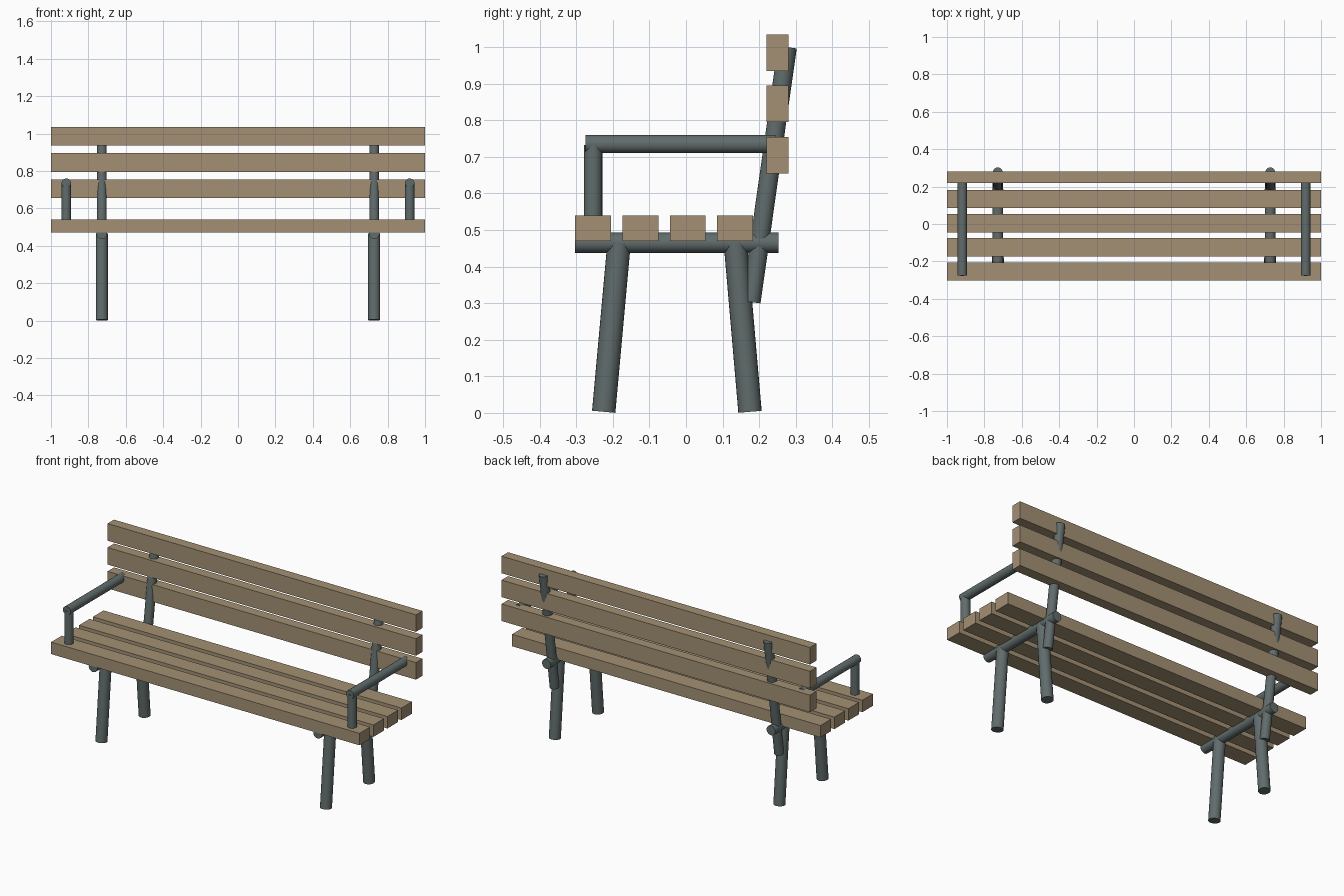
import bpy
from math import radians
from mathutils import Vector

if "Cube" in bpy.data.objects:
    bpy.data.objects.remove(bpy.data.objects["Cube"])


def material(name, color):
    m = bpy.data.materials.new(name)
    m.diffuse_color = (*color, 1)
    m.use_nodes = True
    m.node_tree.nodes["Principled BSDF"].inputs["Base Color"].default_value = m.diffuse_color
    return m


WOOD = material("wood", (0.37, 0.28, 0.175))
STEEL = material("steel", (0.12, 0.15, 0.15))


def slat(name, y, z, depth, height):
    bpy.ops.mesh.primitive_cube_add(size=1, location=(0, y, z))
    ob = bpy.context.object
    ob.name = name
    ob.scale = (2, depth, height)
    bpy.ops.object.transform_apply(location=False, rotation=False, scale=True)
    ob.data.materials.append(WOOD)


def tube(name, x, start, end, radius):
    a, b = Vector((x, *start)), Vector((x, *end))
    d = b - a
    bpy.ops.mesh.primitive_cylinder_add(vertices=24, radius=radius, depth=d.length,
                                        location=(a + b) / 2)
    ob = bpy.context.object
    ob.name = name
    ob.rotation_euler = d.to_track_quat('Z', 'Y').to_euler()
    ob.data.materials.append(STEEL)
    bpy.ops.object.shade_smooth_by_angle(angle=radians(40))


# Seat and backrest slats
for i in range(4):
    slat(f"seat_slat_{i + 1}", -0.254 + i * 0.1293, 0.505, 0.098, 0.07)
for i in range(3):
    slat(f"back_slat_{i + 1}", 0.25, 0.705 + i * 0.14, 0.06, 0.1)

# Tubular frame, one set per side: (y, z) start and end points
for side, s in (("left", -1), ("right", 1)):
    x = 0.728 * s
    tube(f"seat_rail_{side}", x, (-0.303, 0.465), (0.253, 0.465), 0.028)
    tube(f"front_leg_{side}", x, (-0.225, 0.003), (-0.183, 0.465), 0.032)
    tube(f"rear_leg_{side}", x, (0.175, 0.003), (0.135, 0.465), 0.032)
    tube(f"back_post_{side}", x, (0.178, 0.303), (0.277, 1.0), 0.026)
    # Armrest
    xa = 0.918 * s
    tube(f"arm_post_{side}", xa, (-0.254, 0.5), (-0.254, 0.733), 0.025)
    tube(f"armrest_{side}", xa, (-0.275, 0.735), (0.245, 0.735), 0.025)
